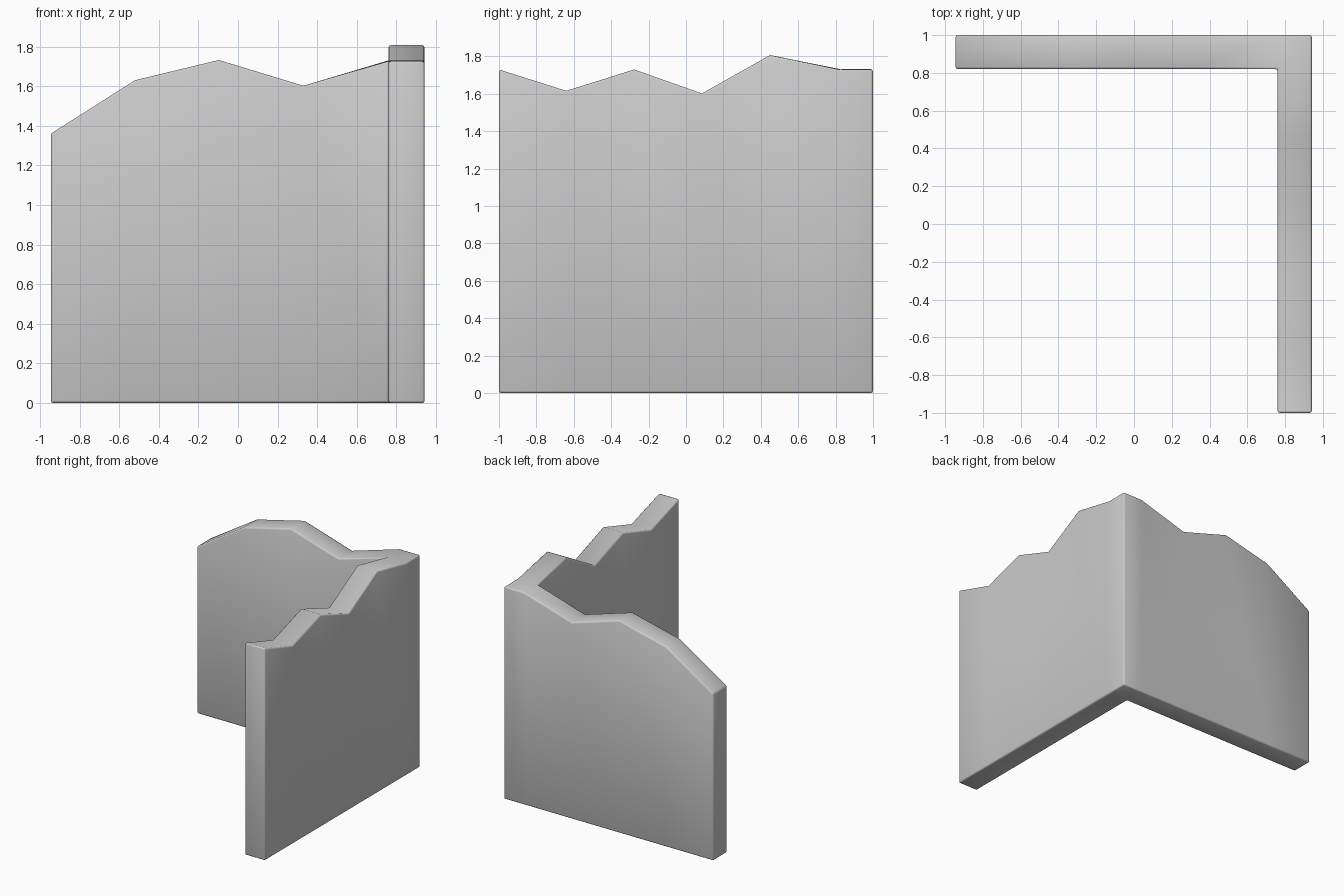
import bpy, bmesh

if "Cube" in bpy.data.objects:
    bpy.data.objects.remove(bpy.data.objects["Cube"])

# Top-edge heights along each arm of the wall
BACK = [(-0.945, 1.36), (-0.52, 1.63), (-0.097, 1.732), (0.33, 1.602), (0.76, 1.73)]
SIDE = [(-1.0, 1.73), (-0.64, 1.616), (-0.277, 1.73), (0.085, 1.602), (0.45, 1.807), (0.82, 1.73)]
XI, XO = 0.76, 0.942   # inner / outer faces of the side arm
YI, YO = 0.82, 1.0     # inner / outer faces of the back arm

bm = bmesh.new()
cache = {}


def vert(x, y, z):
    key = (round(x, 4), round(y, 4), round(z, 4))
    if key not in cache:
        cache[key] = bm.verts.new(key)
    return cache[key]


def cap(points):
    """Sloping top face with a matching bottom face."""
    bm.faces.new([vert(*p) for p in points])
    bm.faces.new([vert(x, y, 0) for x, y, z in reversed(points)])


# Back arm, side arm and corner block
for (x0, z0), (x1, z1) in zip(BACK, BACK[1:]):
    cap([(x0, YI, z0), (x1, YI, z1), (x1, YO, z1), (x0, YO, z0)])
for (y0, z0), (y1, z1) in zip(SIDE, SIDE[1:]):
    cap([(XI, y0, z0), (XO, y0, z0), (XO, y1, z1), (XI, y1, z1)])
cap([(XI, YI, 1.73), (XO, YI, 1.73), (XO, YO, 1.73), (XI, YO, 1.73)])

# Wall faces below every open top edge
for e in [e for e in bm.edges if e.is_boundary and e.verts[0].co.z > 0.5]:
    a, b = e.verts
    bm.faces.new([a, b, vert(b.co.x, b.co.y, 0), vert(a.co.x, a.co.y, 0)])
bmesh.ops.recalc_face_normals(bm, faces=bm.faces)
for f in bm.faces:
    f.smooth = True

mesh = bpy.data.meshes.new("broken_corner_wall")
bm.to_mesh(mesh)
bm.free()
wall = bpy.data.objects.new("broken_corner_wall", mesh)
bpy.context.collection.objects.link(wall)

# Small softened edges
bevel = wall.modifiers.new("bevel", 'BEVEL')
bevel.width = 0.012
bevel.segments = 2
bevel.limit_method = 'ANGLE'
bevel.angle_limit = 0.9
